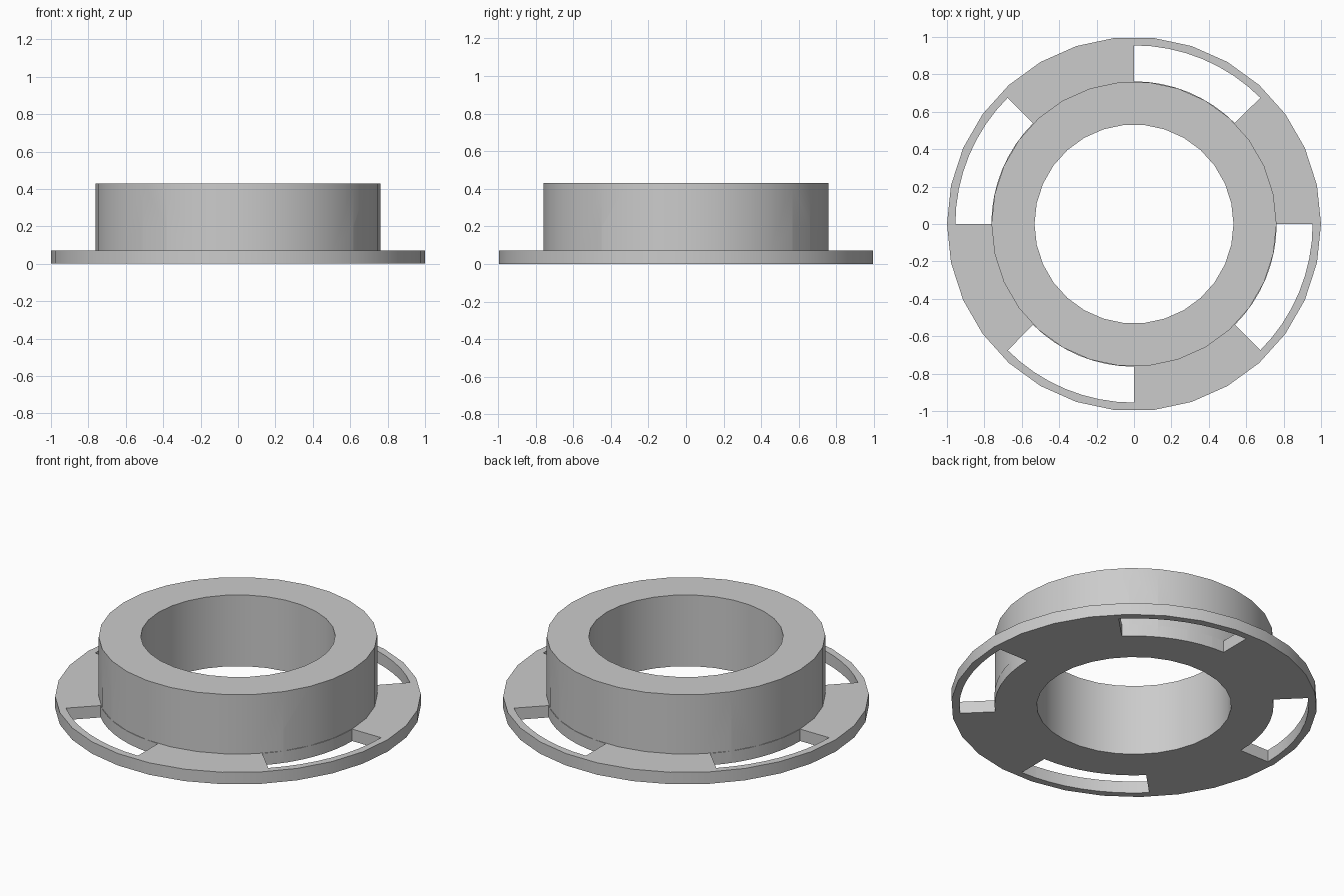
import bpy
import bmesh
import math

cube = bpy.data.objects.get("Cube")
if cube:
    bpy.data.objects.remove(cube, do_unlink=True)

SIDES = 30
FLANGE_R, COLLAR_R, BORE_R = 1.0, 0.762, 0.532
FLANGE_H, TOTAL_H = 0.072, 0.43
SLOT_R = 0.955

grey = bpy.data.materials.new("light grey")
grey.use_nodes = True
colour = (0.6, 0.6, 0.6, 1)
grey.diffuse_color = colour
grey.node_tree.nodes["Principled BSDF"].inputs["Base Color"].default_value = colour


def sweep(name, profile, start, end, steps):
    """Turn a closed (radius, z) profile about z, capping it if it is not a full turn."""
    bm = bmesh.new()
    full = abs(end - start) >= 360
    rings = []
    for i in range(steps if full else steps + 1):
        a = math.radians(start + (end - start) * i / steps)
        rings.append([bm.verts.new((r * math.cos(a), r * math.sin(a), z))
                      for r, z in profile])
    n = len(profile)
    for i in range(steps):
        a, b = rings[i], rings[(i + 1) % len(rings)]
        for j in range(n):
            k = (j + 1) % n
            bm.faces.new((a[j], b[j], b[k], a[k]))
    if not full:
        bm.faces.new(rings[0])
        bm.faces.new(rings[-1])
    bmesh.ops.recalc_face_normals(bm, faces=bm.faces)
    mesh = bpy.data.meshes.new(name)
    bm.to_mesh(mesh)
    bm.free()
    obj = bpy.data.objects.new(name, mesh)
    bpy.context.collection.objects.link(obj)
    mesh.materials.append(grey)
    return obj


# Collar and flange in one turned body
body = sweep("flanged_collar", [
    (BORE_R, 0), (FLANGE_R, 0), (FLANGE_R, FLANGE_H),
    (COLLAR_R, FLANGE_H), (COLLAR_R, TOTAL_H), (BORE_R, TOTAL_H)], 0, 360, SIDES)

# Four curved slots, each an eighth of a turn
cutters = []
inner = COLLAR_R + 0.0008
for quarter in range(4):
    start = 45 + 90 * quarter
    cutter = sweep("slot_cutter", [
        (inner, -0.1), (SLOT_R, -0.1), (SLOT_R, 0.2), (inner, 0.2)],
        start, start + 45, 8)
    cutters.append(cutter)
    cut = body.modifiers.new("slot", "BOOLEAN")
    cut.operation = "DIFFERENCE"
    cut.solver = "EXACT"
    cut.object = cutter

# Apply the cuts, then drop the cutters
bpy.context.view_layer.update()
depsgraph = bpy.context.evaluated_depsgraph_get()
cut_mesh = bpy.data.meshes.new_from_object(body.evaluated_get(depsgraph))
body.modifiers.clear()
body.data = cut_mesh
for cutter in cutters:
    bpy.data.objects.remove(cutter, do_unlink=True)

# Smooth round walls with sharp rims
bpy.ops.object.select_all(action="DESELECT")
body.select_set(True)
bpy.context.view_layer.objects.active = body
bpy.ops.object.shade_smooth_by_angle(angle=math.radians(30))
